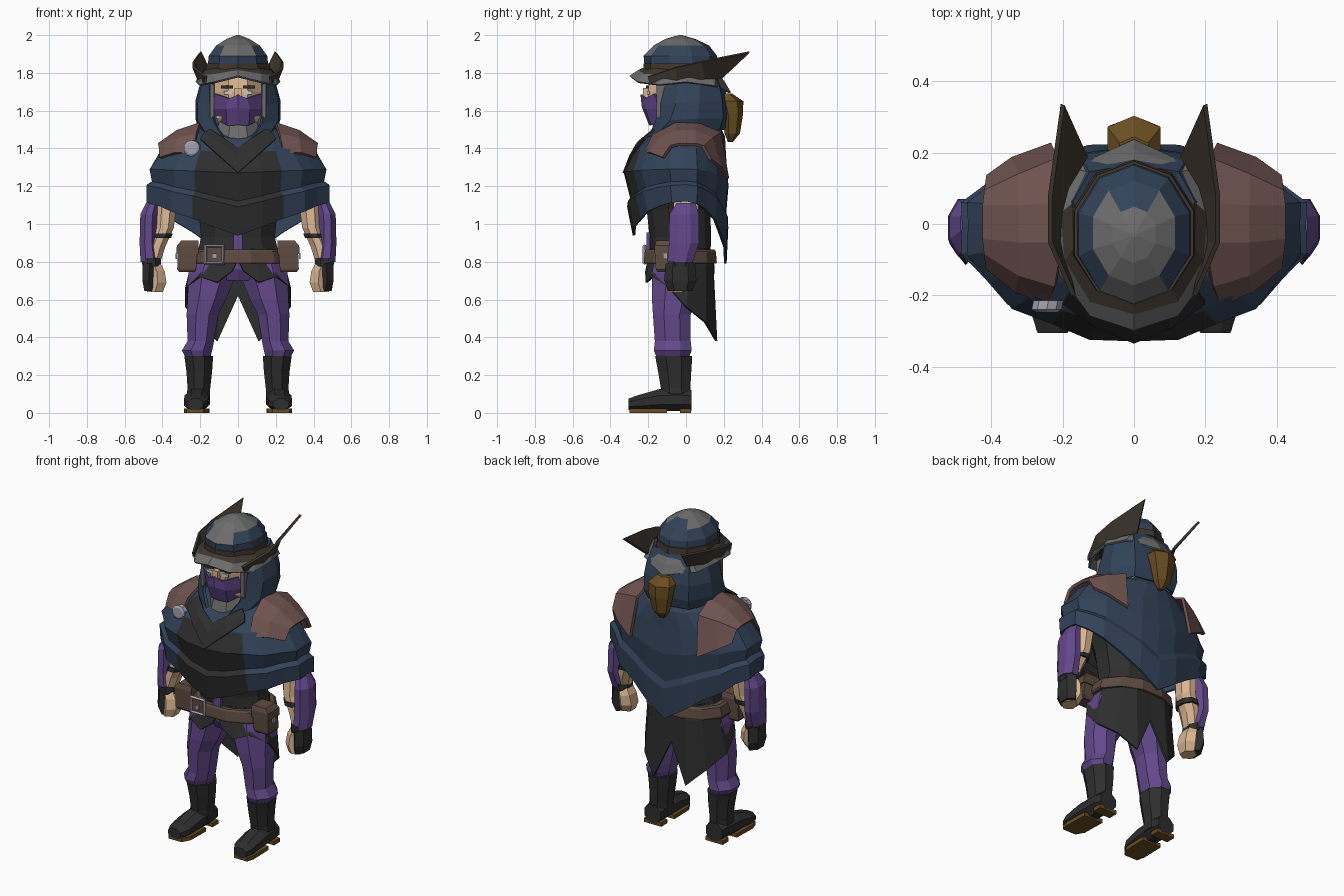
import bpy, bmesh
from math import sin, cos, pi

COLORS = {
    "purple": (.125, .065, .26), "blue": (.032, .055, .1), "dark": (.027, .027, .027),
    "mauve": (.16, .088, .08), "skin": (.7, .46, .28), "brown": (.11, .07, .052),
    "gold": (.14, .075, .015), "hat": (.05, .038, .028), "grey": (.15, .15, .15),
    "silver": (.36, .36, .43), "white": (.8, .8, .8)}
MATS = {}
for key, rgb in COLORS.items():
    MATS[key] = bpy.data.materials.new(key)
    MATS[key].diffuse_color = (*rgb, 1)


def build(name, verts, faces, mats, mirror=False, thick=0, pick=None):
    me = bpy.data.meshes.new(name)
    me.from_pydata(verts, [], faces)
    for m in mats.split():
        me.materials.append(MATS[m])
    bm = bmesh.new()
    bm.from_mesh(me)
    bmesh.ops.recalc_face_normals(bm, faces=bm.faces)
    bm.to_mesh(me)
    bm.free()
    if pick:
        for p in me.polygons:
            p.material_index = int(pick(p.center))
    ob = bpy.data.objects.new(name, me)
    bpy.context.collection.objects.link(ob)
    if mirror:
        ob.modifiers.new("mirror", "MIRROR")
    if thick:
        s = ob.modifiers.new("solid", "SOLIDIFY")
        s.thickness, s.offset = thick, 0
    return ob


def tube(name, rings, mats, n=8, axis="z", mirror=False, pick=None):
    """Loft of flat-sided rings (x, y, z, r1, r2), stacked along z or y."""
    k, verts = 1 / cos(pi / n), []
    for x, y, z, r1, r2 in rings:
        for i in range(n):
            a = 2 * pi * (i + .5) / n
            c, s = r1 * k * cos(a), r2 * k * sin(a)
            verts.append((x + c, y + s, z) if axis == "z" else (x + c, y, z + s))
    faces = [(j * n + i, j * n + (i + 1) % n, (j + 1) * n + (i + 1) % n, (j + 1) * n + i)
             for j in range(len(rings) - 1) for i in range(n)]
    last = (len(rings) - 1) * n
    faces += [tuple(range(n)), tuple(range(last, last + n))]
    return build(name, verts, faces, mats, mirror, pick=pick)


def sheet(name, rows, mats, thick=.012, pick=None):
    """Grid of half-body points, mirrored across x and thickened."""
    n = len(rows[0])
    faces = [(j * n + i, j * n + i + 1, (j + 1) * n + i + 1, (j + 1) * n + i)
             for j in range(len(rows) - 1) for i in range(n - 1)]
    return build(name, [p for r in rows for p in r], faces, mats, True, thick, pick)


def box(name, c, size, mat, mirror=False):
    v = [(c[0] + x * size[0] / 2, c[1] + y * size[1] / 2, c[2] + z * size[2] / 2)
         for x in (-1, 1) for y in (-1, 1) for z in (-1, 1)]
    f = [(0, 1, 3, 2), (4, 6, 7, 5), (0, 4, 5, 1), (2, 3, 7, 6), (0, 2, 6, 4), (1, 5, 7, 3)]
    return build(name, v, f, mat, mirror)


# Boots and soles
tube("boot_shaft", [(.213, -.055, .05, .066, .08), (.207, -.055, .13, .06, .078),
                    (.205, -.06, .22, .068, .088), (.208, -.065, .3, .076, .098)], "dark", mirror=True)
tube("boot_foot", [(.228, -.305, .045, .042, .03), (.222, -.26, .052, .063, .04),
                   (.217, -.14, .068, .067, .058), (.213, -.02, .07, .064, .06),
                   (.213, .028, .066, .055, .056)], "dark", axis="y", mirror=True)
tube("boot_sole", [(.228, -.3, .012, .045, .012), (.22, -.25, .012, .066, .012),
                   (.216, -.1, .012, .066, .012)], "gold", 4, "y", True)
box("boot_heel", (.213, -.003, .012), (.12, .06, .024), "gold", True)

# Trousers
tube("trouser_leg", [(.21, -.07, .28, .06, .08), (.217, -.07, .33, .08, .1), (.197, -.07, .38, .07, .095),
                     (.188, -.075, .52, .084, .1), (.165, -.065, .6, .102, .115),
                     (.135, -.045, .74, .128, .135), (.12, -.03, .84, .11, .13)], "purple", mirror=True)
tube("trouser_hips", [(0, -.03, .7, .16, .12), (0, -.03, .76, .22, .15), (0, -.03, .86, .22, .15)], "purple", 10)

# Torso and tunic skirt with a front opening and two coat tails
tube("torso", [(0, -.03, .8, .225, .15), (0, -.03, .93, .195, .155), (0, -.04, 1.08, .21, .16),
               (0, -.03, 1.3, .3, .16), (0, 0, 1.46, .2, .13), (0, 0, 1.52, .1, .1)], "dark", 10)
sheet("tunic_skirt", [
    [(0, -.18, .87), (.08, -.175, .87), (.15, -.14, .87), (.2, -.08, .87), (.2, .02, .87),
     (.15, .09, .87), (.09, .115, .87), (0, .12, .87)],
    [(.005, -.2, .8), (.1, -.195, .78), (.18, -.15, .78), (.245, -.08, .78), (.245, .02, .78),
     (.18, .1, .78), (.1, .14, .78), (0, .145, .78)],
    [(.03, -.21, .75), (.11, -.21, .69), (.2, -.175, .72), (.275, -.09, .66), (.275, .0, .56),
     (.21, .1, .48), (.11, .16, .38), (0, .14, .62)]], "dark")
box("shirt_strip", (0, -.2, .91), (.05, .02, .09), "purple")

# Belt, buckle and pouches
tube("belt", [(0, -.03, .79, .262, .19), (0, -.03, .8, .266, .193), (0, -.03, .855, .252, .188),
              (0, -.03, .865, .24, .18)], "brown", 12)
bpy.ops.mesh.primitive_torus_add(major_segments=4, minor_segments=4, major_radius=.064, minor_radius=.012,
                                 location=(-.125, -.218, .838), rotation=(pi / 2, pi / 4, 0))
bpy.context.object.name = "buckle_frame"
bpy.context.object.data.materials.append(MATS["silver"])
box("buckle_plate", (-.125, -.205, .838), (.08, .03, .075), "brown")
box("buckle_stud", (-.125, -.224, .83), (.025, .012, .025), "silver")
tube("belt_pouch", [(.27, -.11, .745, .04, .04), (.272, -.11, .76, .05, .05), (.266, -.11, .86, .052, .052),
                    (.255, -.11, .905, .045, .045)], "brown", 4, mirror=True)
tube("pouch_flap", [(.268, -.11, .84, .058, .057), (.266, -.11, .885, .058, .057),
                    (.255, -.11, .912, .046, .048)], "brown", 4, mirror=True)
box("pouch_clasp", (.327, -.11, .83), (.01, .025, .03), "silver", True)

# Arms: bare inner arm, outer bracer, bands, fist and half glove
tube("arm", [(.32, 0, 1.4, .07, .07), (.37, 0, 1.2, .055, .065), (.382, 0, 1.08, .055, .065),
             (.39, -.01, .98, .05, .065), (.43, -.02, .88, .045, .06), (.45, -.03, .8, .04, .05)],
     "skin", mirror=True)
tube("bracer", [(.452, 0, 1.11, .035, .05), (.472, -.01, 1.05, .045, .078), (.475, -.01, .9, .046, .08),
                (.466, -.03, .8, .05, .066)], "purple", mirror=True)
tube("arm_band", [(.408, -.015, .925, .053, .072), (.398, -.012, .95, .053, .072)], "dark", mirror=True)
tube("glove_cuff", [(.456, -.03, .775, .05, .064), (.46, -.03, .82, .05, .068)], "dark", mirror=True)
tube("hand", [(.44, -.045, .64, .042, .045), (.425, -.035, .69, .046, .062), (.43, -.03, .75, .042, .06),
              (.45, -.03, .8, .035, .05)], "skin", 6, mirror=True)
tube("glove", [(.462, -.03, .645, .034, .055), (.472, -.03, .7, .034, .074), (.468, -.03, .79, .036, .068)],
     "dark", 6, mirror=True)

# Poncho: half rings of (side x, front y, back y, side z, front z, back z), one ring pair makes a fold
rings = [(.14, -.13, .16, 1.52, 1.46, 1.54), (.26, -.21, .2, 1.48, 1.44, 1.46),
         (.395, -.275, .205, 1.4, 1.37, 1.36), (.468, -.322, .218, 1.29, 1.27, 1.2),
         (.455, -.285, .203, 1.225, 1.12, 1.02), (.486, -.305, .217, 1.205, 1.09, .98),
         (.485, -.275, .208, 1.12, .94, .79)]
rows = []
for j, (rx, yf, yb, zs, zf, zb) in enumerate(rings):
    row = []
    for i in range(13):
        a = pi * i / 12
        f = 1 + (.022 if i % 2 else -.02) * (j > 2) * (0 < i < 12)
        y, zt = (-yf, zf) if i < 6 else (yb, zb)
        row.append((rx * sin(a) * f, -y * cos(a) * f, zs + (zt - zs) * (1 - sin(a))))
    rows.append(row)
sheet("poncho", rows, "blue dark", .014,
      lambda c: c.y < -.15 and c.z < 1.36 and abs(c.x) < .22)
sheet("scarf", [[(0, -.25, 1.40), (.08, -.225, 1.455), (.15, -.17, 1.5)],
                [(0, -.295, 1.36), (.1, -.255, 1.43), (.18, -.19, 1.48)],
                [(0, -.33, 1.27), (.1, -.29, 1.36), (.2, -.22, 1.45)]], "dark")

# Shoulder pads and brooch
sheet("shoulder_pad", [
    [(.24, -.22, 1.37), (.22, -.17, 1.47), (.2, -.05, 1.53), (.2, .06, 1.53), (.21, .18, 1.48), (.23, .22, 1.24)],
    [(.33, -.185, 1.375), (.32, -.14, 1.45), (.32, -.05, 1.49), (.32, .05, 1.49), (.32, .135, 1.45),
     (.34, .18, 1.3)],
    [(.41, -.12, 1.35), (.415, -.08, 1.41), (.42, -.04, 1.42), (.42, .05, 1.42), (.415, .09, 1.41),
     (.41, .13, 1.34)]], "mauve", .018)
tube("brooch", [(-.245, -.248, 1.4, .03, .03), (-.245, -.24, 1.4, .042, .042), (-.24, -.215, 1.4, .042, .042)],
     "silver", 10, "y")

# Head, eyes, mask, collar
tube("neck_collar", [(0, -.07, 1.43, .13, .13), (0, -.07, 1.54, .1, .1)], "grey")
tube("head", [(0, -.05, 1.5, .085, .1), (0, -.06, 1.56, .115, .13), (0, -.06, 1.7, .125, .142),
              (0, -.05, 1.82, .12, .13)], "skin")
sheet("mask", [[(0, -.235, 1.685), (.045, -.215, 1.665), (.12, -.165, 1.69)],
               [(0, -.228, 1.62), (.06, -.21, 1.61), (.128, -.13, 1.61)],
               [(0, -.19, 1.525), (.055, -.18, 1.525), (.1, -.1, 1.55)]], "purple")
box("nose", (0, -.213, 1.695), (.035, .03, .05), "skin")
box("eye", (.053, -.2, 1.695), (.042, .012, .018), "white", True)
box("eyebrow", (.058, -.204, 1.725), (.065, .016, .014), "dark", True)
box("cheek_strap", (.138, -.125, 1.65), (.022, .06, .18), "grey", True)

# Hood: half rows from face opening to back of head
sheet("hood", [
    [(.07, -.2, 1.45), (.17, -.13, 1.49), (.2, .04, 1.5), (.14, .17, 1.5), (0, .2, 1.5)],
    [(.12, -.16, 1.53), (.207, -.08, 1.55), (.217, .06, 1.56), (.15, .19, 1.56), (0, .212, 1.56)],
    [(.142, -.13, 1.63), (.205, -.05, 1.64), (.217, .07, 1.65), (.15, .185, 1.65), (0, .21, 1.65)],
    [(.145, -.11, 1.72), (.185, -.04, 1.73), (.195, .07, 1.73), (.14, .17, 1.73), (0, .195, 1.73)],
    [(.13, -.1, 1.81), (.165, -.04, 1.81), (.165, .06, 1.81), (.12, .14, 1.81), (0, .16, 1.81)]], "blue", .018)
tube("hair_tail", [(0, .235, 1.435, .015, .012), (0, .245, 1.48, .045, .035), (0, .25, 1.58, .068, .045),
                   (0, .24, 1.65, .075, .055), (0, .21, 1.69, .04, .03)], "gold", 6)

# Hat: crown, band, brim with swept wings
tube("hat_crown", [(0, -.02, 1.78, .165, .185), (0, -.03, 1.89, .155, .185), (0, -.025, 1.945, .115, .14),
                   (0, -.03, 1.98, .06, .075), (0, -.03, 2, .008, .008)], "blue grey", 10,
     pick=lambda c: c.z > 1.9 and c.y < .05 and abs(c.x) < .1)
tube("hat_band", [(0, -.022, 1.81, .172, .193), (0, -.025, 1.85, .167, .191)], "hat", 10)
sheet("hat_brim", [
    [(0, -.18, 1.84), (.1, -.16, 1.835), (.16, -.06, 1.83), (.165, .06, 1.81), (.12, .14, 1.8), (0, .17, 1.79)],
    [(0, -.25, 1.81), (.12, -.215, 1.79), (.19, -.1, 1.785), (.2, .03, 1.785), (.16, .15, 1.76), (0, .2, 1.75)],
    [(0, -.295, 1.78), (.12, -.255, 1.75), (.205, -.14, 1.735), (.22, 0, 1.75), (.18, .15, 1.73),
     (0, .232, 1.695)]], "hat grey", pick=lambda c: c.z < 1.79)
sheet("hat_wing", [
    [(.17, -.2, 1.78), (.235, -.05, 1.83), (.235, .08, 1.86), (.2, .335, 1.91)],
    [(.175, -.19, 1.75), (.205, -.05, 1.755), (.19, .1, 1.77), (.135, .19, 1.775)]], "hat", .014)
